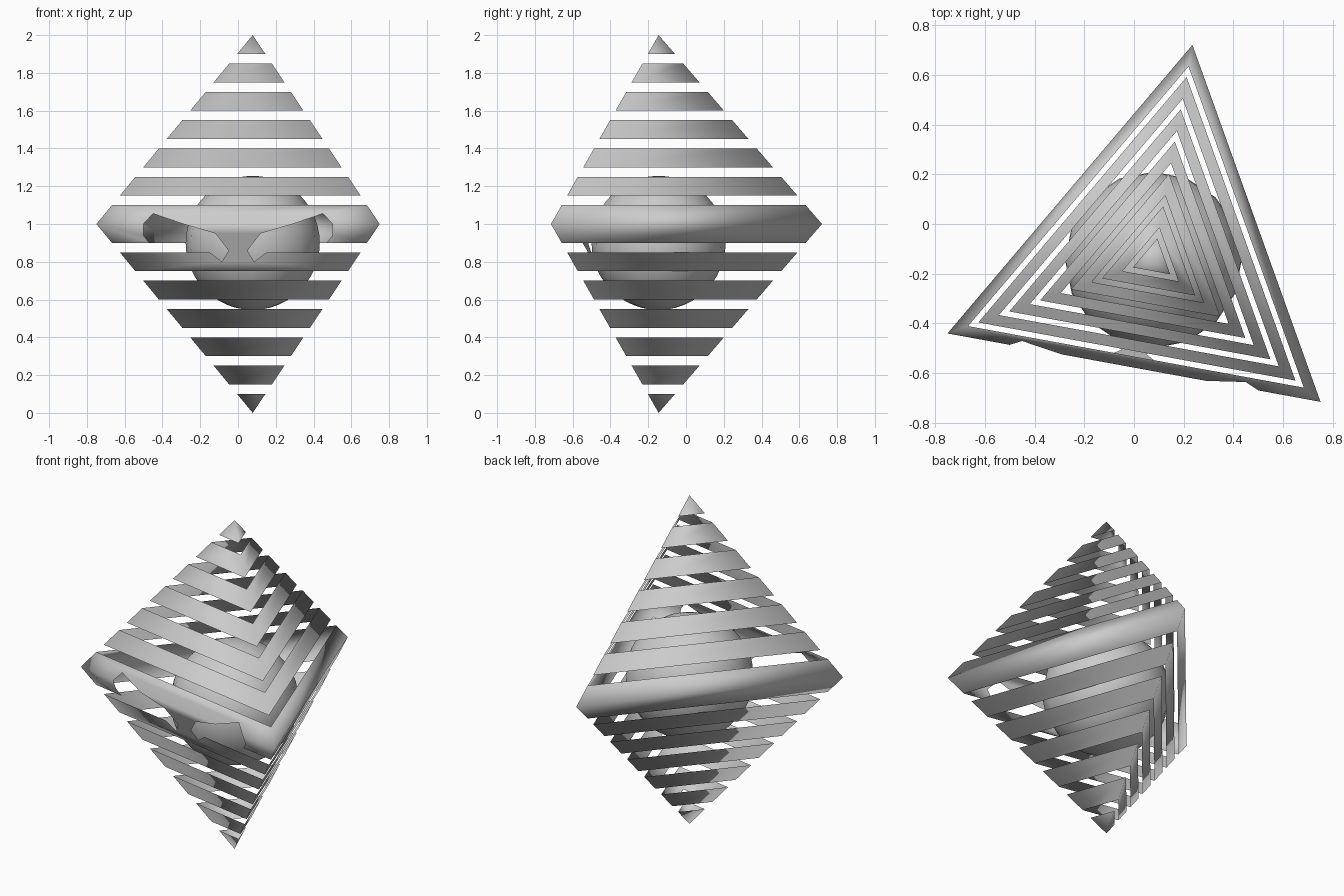
import bpy, bmesh

if "Cube" in bpy.data.objects:
    bpy.data.objects.remove(bpy.data.objects["Cube"])

# Triangular bipyramid: axis position and the three corners at z = 1
CX, CY = 0.078, -0.145
A, B, C = (-0.75, -0.44), (0.235, 0.72), (0.75, -0.715)
SLOPE = (C[1] - A[1]) / (C[0] - A[0])


def corner(p, z):
    t = 1 - abs(z - 1)
    return (CX + t * (p[0] - CX), CY + t * (p[1] - CY), z)


def front(x, z):
    # point on the front face from its front-view position
    ax, ay, _ = corner(A, z)
    return (x, ay + (x - ax) * SLOPE, z)


def mirrored(points):
    return [(-x, z) for x, z in reversed(points)]


bm = bmesh.new()


def face(points):
    bm.faces.new([bm.verts.new(p) for p in points])


def strip(p, q, z0, z1):
    if z0 == 0:
        face([(CX, CY, 0), corner(q, z1), corner(p, z1)])
    elif z1 == 2:
        face([corner(p, z0), corner(q, z0), (CX, CY, 2)])
    else:
        face([corner(p, z0), corner(q, z0), corner(q, z1), corner(p, z1)])


# Slatted shell: 0.1 bands with 0.05 gaps, mirrored about z = 1
bands = [(1.0, 1.1)] + [(round(1.15 + 0.15 * i, 2), round(1.25 + 0.15 * i, 2)) for i in range(6)]
for i, (lo, hi) in enumerate(bands):
    for p, q in ((A, C), (C, B), (B, A)):
        is_front = p is A
        if not (is_front and i == 0):
            strip(p, q, lo, hi)
        if not (is_front and i < 2):
            strip(p, q, round(2 - hi, 2), round(2 - lo, 2))

# Front brow above the two eye openings
brow = [(-0.5, 1.0), (-0.45, 1.055), (-0.29, 1.0)]
face([corner(A, 1)] + [front(*p) for p in brow + mirrored(brow)]
     + [corner(C, 1), corner(C, 1.1), corner(A, 1.1)])

# Outer sides of the eye openings
side = [(-0.5, 1.0), (-0.5, 0.94), (-0.47, 0.9)]
face([corner(A, 0.9)] + [front(*p) for p in reversed(side)] + [corner(A, 1)])
face([corner(C, 1)] + [front(*p) for p in mirrored(side)[::-1]] + [corner(C, 0.9)])

# Nose bridge joined to the band below it
nose = [(-0.15, 0.85), (-0.085, 0.80), (-0.05, 0.86), (-0.12, 0.95), (-0.29, 1.0)]
face([corner(A, 0.75), corner(C, 0.75), corner(C, 0.85)]
     + [front(*p) for p in mirrored(nose)[::-1]]
     + [front(*p) for p in reversed(nose)] + [corner(A, 0.85)])

bmesh.ops.remove_doubles(bm, verts=bm.verts, dist=0.0005)
bmesh.ops.recalc_face_normals(bm, faces=bm.faces)
for f in bm.faces:
    # keep normals pointing away from the centre
    c = f.calc_center_median()
    if f.normal.dot((c.x - CX, c.y - CY, c.z - 1)) < 0:
        f.normal_flip()
    f.smooth = True
mesh = bpy.data.meshes.new("slatted_shell")
bm.to_mesh(mesh)
bm.free()
shell = bpy.data.objects.new("slatted_shell", mesh)
bpy.context.collection.objects.link(shell)

# Core sphere inside the shell
bpy.ops.mesh.primitive_uv_sphere_add(segments=16, ring_count=24, radius=0.355,
                                     location=(CX, CY, 0.9))
core = bpy.context.object
core.name = "core_sphere"
bpy.ops.object.shade_smooth()
